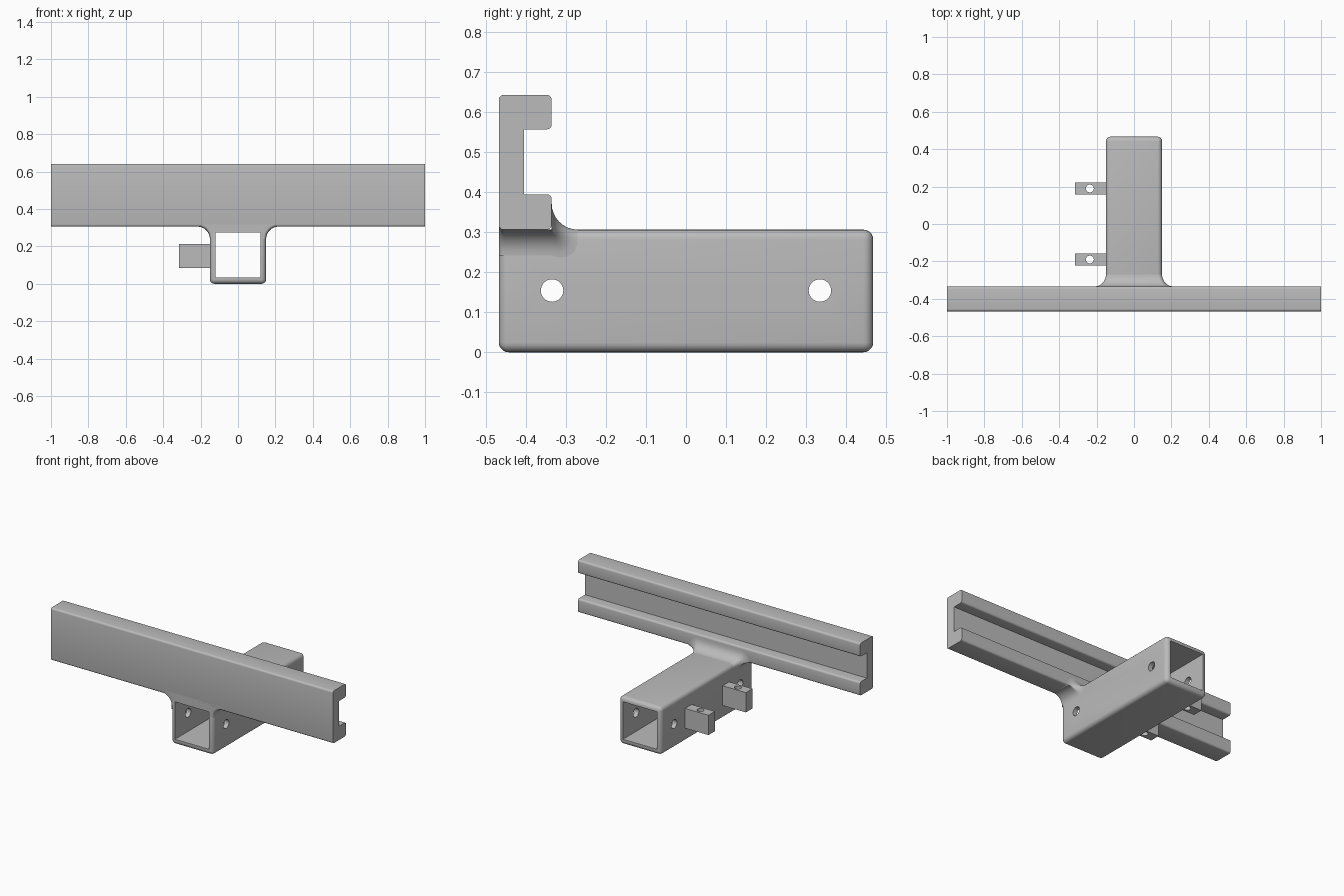
import bpy, bmesh
from math import sin, cos, pi, radians
from mathutils import Matrix

if "Cube" in bpy.data.objects:
    bpy.data.objects.remove(bpy.data.objects["Cube"])

grey = bpy.data.materials.new("plain grey")
grey.use_nodes = True
grey.diffuse_color = (0.5, 0.5, 0.5, 1)
grey.node_tree.nodes["Principled BSDF"].inputs["Base Color"].default_value = (0.5, 0.5, 0.5, 1)

FRONT, BACK = -0.467, 0.467
RAIL_BACK = -0.335
HALF, TOP = 0.15, 0.306


def finish(bm, name):
    bmesh.ops.recalc_face_normals(bm, faces=bm.faces)
    mesh = bpy.data.meshes.new(name)
    bm.to_mesh(mesh)
    bm.free()
    mesh.materials.append(grey)
    obj = bpy.data.objects.new(name, mesh)
    bpy.context.collection.objects.link(obj)
    return obj


def activate(obj):
    bpy.ops.object.select_all(action='DESELECT')
    obj.select_set(True)
    bpy.context.view_layer.objects.active = obj


def smooth(obj):
    activate(obj)
    bpy.ops.object.shade_smooth_by_angle(angle=radians(35))


def box(name, lo, hi, bevel=0):
    bm = bmesh.new()
    bmesh.ops.create_cube(bm, size=1)
    for v in bm.verts:
        v.co = [(h + l) / 2 + c * (h - l) for c, l, h in zip(v.co, lo, hi)]
    if bevel:
        bmesh.ops.bevel(bm, geom=bm.edges[:], offset=bevel, segments=5,
                        profile=0.5, affect='EDGES')
    return finish(bm, name)


def rod(name, centre, radius, length, axis):
    bm = bmesh.new()
    bmesh.ops.create_cone(bm, cap_ends=True, segments=32, radius1=radius,
                          radius2=radius, depth=length)
    turn = Matrix.Rotation(pi / 2, 4, 'Y') if axis == 'X' else Matrix()
    bm.transform(Matrix.Translation(centre) @ turn)
    return finish(bm, name)


def cut(obj, cutter):
    cutter.hide_render = True
    mod = obj.modifiers.new("cut", 'BOOLEAN')
    mod.operation, mod.solver, mod.object = 'DIFFERENCE', 'EXACT', cutter
    activate(obj)
    bpy.ops.object.modifier_apply(modifier=mod.name)
    bpy.data.objects.remove(cutter)


# Square tube with rounded outer edges, a through opening and cross holes
tube = box("square_tube", (-HALF, FRONT, 0), (HALF, BACK, TOP), 0.025)
cut(tube, box("bore", (-0.12, -0.6, 0.035), (0.12, 0.6, 0.275)))
for y in (-0.334, 0.334):
    cut(tube, rod("cross_hole", (0, y, 0.154), 0.028, 0.5, 'X'))
smooth(tube)

# Channel rail: C profile extruded along x, inner corners left sharp
profile = [(FRONT, TOP), (RAIL_BACK, TOP), (RAIL_BACK, 0.394), (-0.404, 0.394),
           (-0.404, 0.556), (RAIL_BACK, 0.556), (RAIL_BACK, 0.642), (FRONT, 0.642)]
bm = bmesh.new()
face = bm.faces.new([bm.verts.new((-1, y, z)) for y, z in profile])
out = bmesh.ops.extrude_face_region(bm, geom=[face])
bmesh.ops.translate(bm, vec=(2, 0, 0),
                    verts=[v for v in out["geom"] if isinstance(v, bmesh.types.BMVert)])
long_edges = [e for e in bm.edges if e.calc_length() > 1.5
              and abs(e.verts[0].co.y + 0.404) > 0.01]
bmesh.ops.bevel(bm, geom=long_edges, offset=0.012, segments=4, profile=0.5, affect='EDGES')
smooth(finish(bm, "channel_rail"))

# Block joining the tube roof to the rail
box("joint_block", (-0.135, FRONT, 0.277), (0.135, -0.36, 0.33))

# Concave fillet that wraps from the tube sides over its top, against the rail
R, EDGE, STEPS = 0.065, 0.015, 8
stations = []
quarter = [i / STEPS * pi / 2 for i in range(STEPS + 1)]
for q in quarter:                       # rounded front edge
    stations.append(("front", q))
for q in quarter:                       # around the rail's lower back edge
    stations.append(("turn", q))
for q in quarter[1:]:                   # around the tube's upper edge
    stations.append(("over", q))


def section(kind, q):
    row = []
    for t in quarter:
        a, d = R * (1 - sin(t)), R * (1 - cos(t))
        rt = 0.025 * d / R
        if kind == "front":
            inset = EDGE * (1 - sin(q))
            row.append((HALF + a - inset * sin(t), FRONT + EDGE * (1 - cos(q)),
                        TOP - d + inset * cos(t)))
        elif kind == "turn":
            row.append((HALF + a, RAIL_BACK + d * sin(q), TOP - d * cos(q) - rt * sin(q)))
        else:
            row.append((HALF - rt + (rt + a) * cos(q), RAIL_BACK + d,
                        TOP - rt + (rt + a) * sin(q)))
    return row


rows = [section(*s) for s in stations]
rows += [[(-x, y, z) for x, y, z in row] for row in reversed(rows)]
bm = bmesh.new()
grid = [[bm.verts.new(p) for p in row] for row in rows]
for r0, r1 in zip(grid, grid[1:]):
    for i in range(STEPS):
        bm.faces.new((r0[i], r0[i + 1], r1[i + 1], r1[i]))
# Flat front ends of the fillet
for row, s in ((grid[0], 1), (grid[-1], -1)):
    back = [bm.verts.new((s * x, FRONT, z)) for x, z in
            ((0.13, TOP - R), (0.13, 0.33), (HALF + R, 0.33))]
    bm.faces.new(row + back)
bmesh.ops.remove_doubles(bm, verts=bm.verts[:], dist=0.00005)
smooth(finish(bm, "blend_fillet"))

# Two side lugs with vertical holes
for label, y in (("front", -0.19), ("back", 0.19)):
    lug = box(label + "_lug", (-0.315, y - 0.033, 0.085), (-0.145, y + 0.033, 0.212))
    cut(lug, rod("lug_hole", (-0.236, y, 0.15), 0.021, 0.4, 'Z'))
    smooth(lug)
